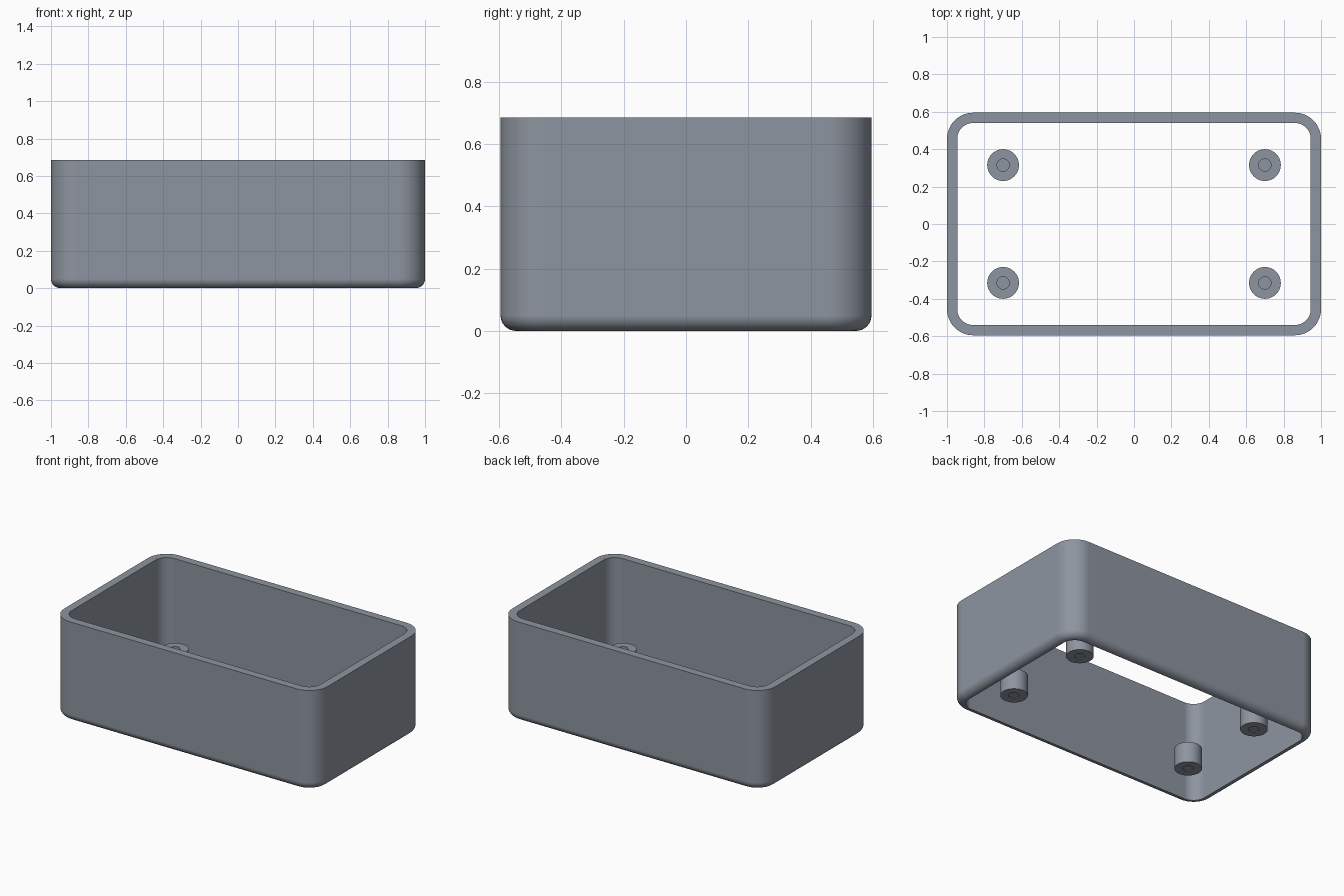
import bpy
import bmesh
from math import sin, cos, pi, radians

cube = bpy.data.objects.get("Cube")
if cube:
    bpy.data.objects.remove(cube, do_unlink=True)

HALF_X, HALF_Y, HEIGHT = 1.0, 0.595, 0.685
CORNER, WALL, FILLET = 0.14, 0.055, 0.05
BOSS_X, BOSS_Y = 0.70, 0.315

grey = bpy.data.materials.new("slate grey")
grey.use_nodes = True
grey.diffuse_color = (0.27, 0.30, 0.35, 1)
grey.node_tree.nodes["Principled BSDF"].inputs["Base Color"].default_value = grey.diffuse_color


def rounded_loop(bm, inset, z, steps=12):
    """Rounded rectangle of vertices, offset inwards by inset."""
    r = CORNER - inset
    verts = []
    for quarter, (sx, sy) in enumerate([(1, 1), (-1, 1), (-1, -1), (1, -1)]):
        for i in range(steps + 1):
            a = (quarter + i / steps) * pi / 2
            verts.append(bm.verts.new((sx * (HALF_X - CORNER) + r * cos(a),
                                       sy * (HALF_Y - CORNER) + r * sin(a), z)))
    return verts


def circle_loop(bm, r, z, steps=40):
    return [bm.verts.new((r * cos(2 * pi * i / steps), r * sin(2 * pi * i / steps), z))
            for i in range(steps)]


def bridge_closed(bm, loops):
    """Skin a ring of loops, the last joined to the first."""
    for a, b in zip(loops, loops[1:] + loops[:1]):
        n = len(a)
        for i in range(n):
            j = (i + 1) % n
            bm.faces.new((a[i], a[j], b[j], b[i]))
    bmesh.ops.recalc_face_normals(bm, faces=bm.faces)


def make_object(name, bm, location=(0, 0, 0)):
    mesh = bpy.data.meshes.new(name)
    bm.to_mesh(mesh)
    bm.free()
    mesh.materials.append(grey)
    obj = bpy.data.objects.new(name, mesh)
    obj.location = location
    bpy.context.collection.objects.link(obj)
    bpy.ops.object.select_all(action="DESELECT")
    obj.select_set(True)
    bpy.context.view_layer.objects.active = obj
    bpy.ops.object.shade_smooth_by_angle(angle=radians(30))
    weighted = obj.modifiers.new("even shading", "WEIGHTED_NORMAL")
    weighted.keep_sharp = True
    return obj


# Enclosure wall: open frame with a rounded lower edge
bm = bmesh.new()
profile = [(FILLET * (1 - sin(a)), FILLET * (1 - cos(a)))
           for a in (i * pi / 16 for i in range(9))]
profile = [(inset, z) for inset, z in profile]
profile += [(0, HEIGHT), (WALL, HEIGHT), (WALL, WALL), (WALL, 0)]
bridge_closed(bm, [rounded_loop(bm, inset, z) for inset, z in profile])
make_object("enclosure_wall", bm)

# Four screw bosses with blind holes
BOSS_R, HOLE_R, BOSS_TOP = 0.085, 0.033, 0.195
for side, sx in (("left", 1), ("right", -1)):
    for end, sy in (("front", -1), ("back", 1)):
        bm = bmesh.new()
        loops = [circle_loop(bm, r, z) for r, z in
                 [(BOSS_R, WALL), (BOSS_R, BOSS_TOP), (HOLE_R, BOSS_TOP), (HOLE_R, WALL)]]
        bridge_closed(bm, loops)
        bm.faces.new(circle_loop(bm, HOLE_R, WALL + 0.005))
        make_object(f"screw_boss_{end}_{side}", bm, (sx * BOSS_X, sy * BOSS_Y, 0))
